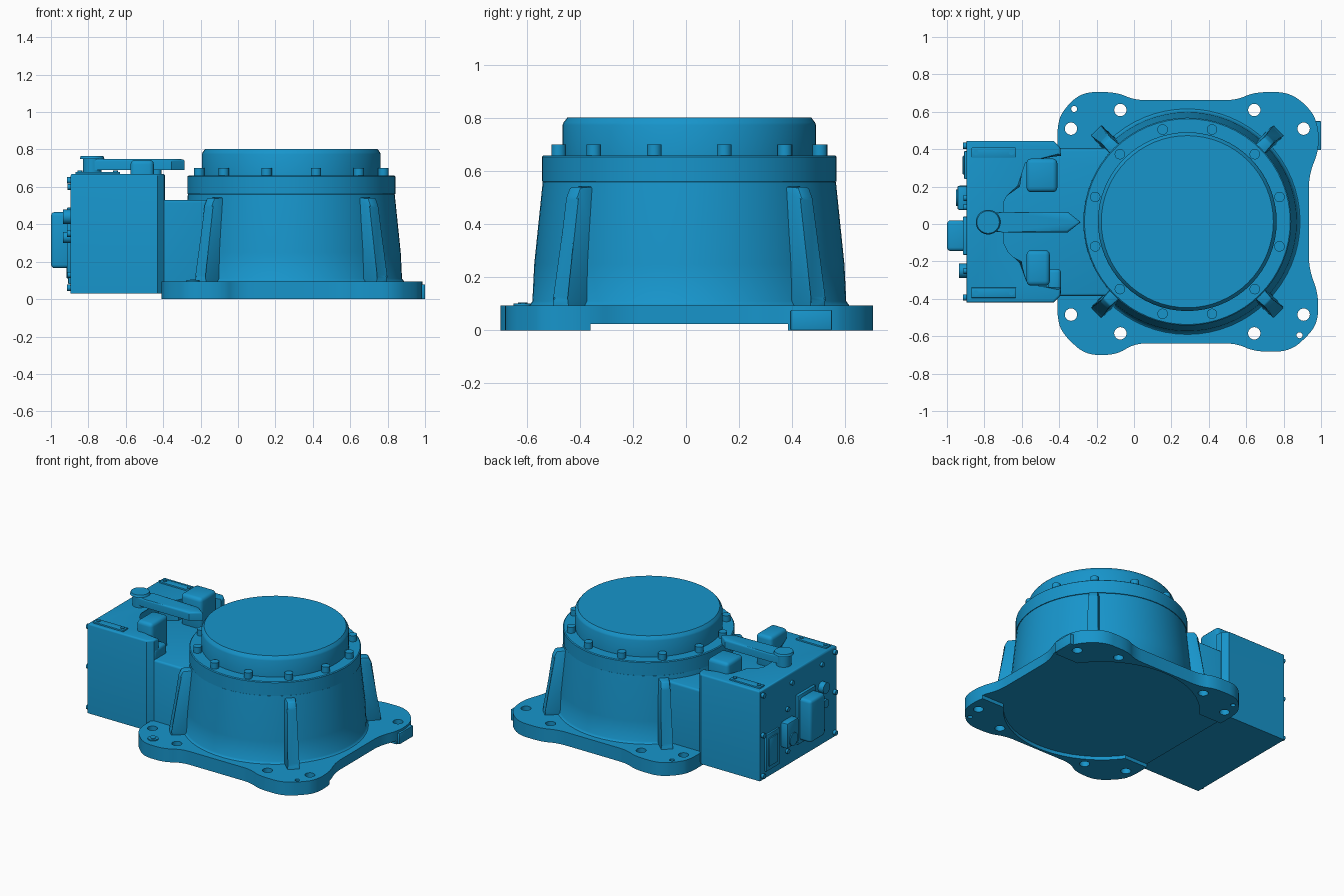
import bpy, bmesh, math
from mathutils import Vector, Matrix

if "Cube" in bpy.data.objects:
    bpy.data.objects.remove(bpy.data.objects["Cube"])

CX, CY = 0.285, 0.0125   # axis of the round housing

# Blue paint for every part
paint = bpy.data.materials.new('blue_paint')
paint.diffuse_color = (0.0085, 0.30, 0.60, 1)
paint.use_nodes = True
paint.node_tree.nodes["Principled BSDF"].inputs["Base Color"].default_value = paint.diffuse_color


def finish(name, bm):
    bmesh.ops.recalc_face_normals(bm, faces=bm.faces[:])
    me = bpy.data.meshes.new(name)
    bm.to_mesh(me)
    bm.free()
    me.materials.append(paint)
    ob = bpy.data.objects.new(name, me)
    bpy.context.collection.objects.link(ob)
    return ob


def rounded(pts, cut=0.035, times=3):
    """Trim the corners of a closed outline a few times."""
    pts = [Vector(p) for p in pts]
    for _ in range(times):
        out = []
        for i, p in enumerate(pts):
            for q in (pts[i - 1], pts[(i + 1) % len(pts)]):
                d = q - p
                out.append(p + d * min(0.28, cut / max(d.length, 1e-6)))
        pts, cut = out, cut * 0.5
    return pts


def prism(name, outline, z0, z1, bevel=0.0, seg=3, clamp=True):
    bm = bmesh.new()
    low = [bm.verts.new((p[0], p[1], z0)) for p in outline]
    high = [bm.verts.new((p[0], p[1], z1)) for p in outline]
    n = len(low)
    bm.faces.new(low[::-1])
    top = bm.faces.new(high)
    for i in range(n):
        j = (i + 1) % n
        bm.faces.new((low[i], low[j], high[j], high[i]))
    if bevel:
        bmesh.ops.bevel(bm, geom=top.edges[:], offset=bevel, segments=seg,
                        profile=0.5, affect='EDGES', clamp_overlap=clamp)
    return finish(name, bm)


def box(name, x, y, z, bevel=0.0, seg=2):
    bm = bmesh.new()
    bmesh.ops.create_cube(bm, size=1)
    for v in bm.verts:
        for k, (a, b) in enumerate((x, y, z)):
            v.co[k] = a + (b - a) * (v.co[k] + 0.5)
    if bevel:
        bmesh.ops.bevel(bm, geom=bm.edges[:], offset=bevel, segments=seg,
                        profile=0.5, affect='EDGES', clamp_overlap=True)
    return finish(name, bm)


def cylinder(name, base, r, h, axis='z', r2=None, n=24):
    bm = bmesh.new()
    bmesh.ops.create_cone(bm, cap_ends=True, segments=n, radius1=r,
                          radius2=r if r2 is None else r2, depth=h,
                          matrix=Matrix.Translation((0, 0, h / 2)))
    if axis == '-x':
        bm.transform(Matrix.Rotation(-math.pi / 2, 4, 'Y'))
    bm.transform(Matrix.Translation(base))
    return finish(name, bm)


def lathe(name, profile, n=64):
    bm = bmesh.new()
    rings = [[bm.verts.new((CX + r * math.cos(2 * math.pi * i / n),
                            CY + r * math.sin(2 * math.pi * i / n), z))
              for i in range(n)] for r, z in profile]
    for a, b in zip(rings, rings[1:]):
        for i in range(n):
            j = (i + 1) % n
            bm.faces.new((a[i], a[j], b[j], b[i]))
    bm.faces.new(rings[0][::-1])
    bm.faces.new(rings[-1])
    return finish(name, bm)


def subtract(ob, cutters):
    bpy.context.view_layer.objects.active = ob
    for c in cutters:
        m = ob.modifiers.new('cut', 'BOOLEAN')
        m.operation, m.object, m.solver = 'DIFFERENCE', c, 'EXACT'
        bpy.ops.object.modifier_apply(modifier=m.name)
        bpy.data.objects.remove(c)


# Base plate with four lobed corners, mounting holes and raised underside
outline = [(-0.41, 0.38), (-0.41, 0.53), (-0.38, 0.61), (-0.28, 0.705), (-0.09, 0.705),
           (0.00, 0.662), (0.55, 0.662), (0.64, 0.705), (0.83, 0.705), (0.94, 0.62),
           (0.985, 0.53), (0.99, 0.40), (0.935, 0.26), (0.935, -0.24), (0.985, -0.37),
           (0.985, -0.52), (0.93, -0.60), (0.83, -0.682), (0.64, -0.682), (0.55, -0.638),
           (0.00, -0.638), (-0.09, -0.70), (-0.26, -0.70), (-0.38, -0.59), (-0.41, -0.51),
           (-0.41, -0.36)]
plate = prism('base_plate', rounded(outline), 0, 0.095, 0.02, clamp=False)
cutters = [box('channel_cutter', (-1, 2), (-0.36, 0.385), (-0.1, 0.025)),
           cylinder('recess_cutter', (CX, CY, -0.1), 0.635, 0.125, n=64)]
for sx in (-1, 1):
    for sy in (-1, 1):
        for dx, dy in ((0.622, 0.497), (0.358, 0.597)):
            cutters.append(cylinder('hole_cutter', (CX + sx * dx, CY + sy * dy, -0.1), 0.033, 0.4))
for x, y in ((-0.32, 0.615), (0.885, -0.595)):
    cutters.append(cylinder('pin_hole_cutter', (x, y, -0.1), 0.016, 0.4))
subtract(plate, cutters)
box('plate_side_pad', (0.95, 1.0), (0.395, 0.55), (0, 0.078), 0.004)
cylinder('plate_boss', (-0.24, -0.615, 0.08), 0.035, 0.022)
cylinder('plate_boss_plug', (-0.24, -0.615, 0.09), 0.018, 0.016, n=6)

# Round tapered housing, flange and turret
lathe('round_housing', [(0.63, 0.026), (0.63, 0.085), (0.603, 0.095), (0.592, 0.11),
                        (0.585, 0.25), (0.553, 0.56), (0.545, 0.565)])
lathe('flange', [(0.54, 0.56), (0.556, 0.562), (0.556, 0.655), (0.55, 0.66)])
lathe('turret', [(0.478, 0.65), (0.478, 0.775), (0.474, 0.785), (0.460, 0.803)])

# Diagonal ribs
rib_profile = [(0.50, 0.08), (0.695, 0.08), (0.68, 0.12), (0.63, 0.50), (0.61, 0.54), (0.50, 0.545)]
for k in range(4):
    bm = bmesh.new()
    side = [[bm.verts.new((r, s * (0.030 + 0.02 * (0.54 - z) + 0.09 * max(0, 0.60 - r)), z))
             for r, z in rib_profile] for s in (-1, 1)]
    bm.faces.new(side[0])
    bm.faces.new(side[1][::-1])
    for i in range(len(rib_profile)):
        j = (i + 1) % len(rib_profile)
        bm.faces.new((side[0][i], side[0][j], side[1][j], side[1][i]))
    bmesh.ops.bevel(bm, geom=bm.edges[:], offset=0.008, segments=2, profile=0.5, affect='EDGES')
    bm.transform(Matrix.Translation((CX, CY, 0)) @ Matrix.Rotation(math.radians(45 + 90 * k), 4, 'Z'))
    finish('rib', bm)

# Ring of flange bolts
for k in range(12):
    a = math.radians(15 + 30 * k)
    cylinder('flange_bolt', (CX + 0.51 * math.cos(a), CY + 0.51 * math.sin(a), 0.65), 0.028, 0.052, n=16)

# Neck joining the box and the housing
prism('neck', [(-0.72, -0.385), (-0.10, -0.385), (0.1, -0.25), (0.1, 0.27), (-0.10, 0.405), (-0.72, 0.405)],
      0.03, 0.53, 0.015)

# Connection box, its top open towards the housing
box_outline = [(-0.895, -0.42), (-0.43, -0.42), (-0.395, -0.385), (-0.39, -0.34), (-0.58, -0.33),
               (-0.60, -0.20), (-0.68, -0.16), (-0.71, -0.10), (-0.71, 0.12), (-0.68, 0.15),
               (-0.61, 0.20), (-0.59, 0.34), (-0.39, 0.365), (-0.395, 0.41), (-0.43, 0.445),
               (-0.895, 0.445)]
prism('connection_box', box_outline, 0.03, 0.67, 0.012)
for y0, y1 in ((0.355, 0.41), (-0.395, -0.34)):
    box('top_strip', (-0.87, -0.63), (y0, y1), (0.66, 0.68), 0.004)
    for x in (-0.845, -0.655):
        cylinder('strip_screw', (x, (y0 + y1) / 2, 0.675), 0.014, 0.012, n=12)

# Blocks standing in the open part of the box
box('front_block', (-0.575, -0.45), (-0.33, -0.14), (0.5, 0.745), 0.025, 3)
box('rear_block', (-0.575, -0.41), (0.17, 0.35), (0.5, 0.745), 0.025, 3)
box('front_block_foot', (-0.46, -0.39), (-0.385, -0.24), (0.5, 0.60), 0.02, 3)

# Lever with pointed tip and round pivot
prism('lever', [(-0.80, -0.035), (-0.70, -0.045), (-0.355, -0.045), (-0.285, 0.01),
                (-0.355, 0.065), (-0.70, 0.065), (-0.80, 0.055)], 0.69, 0.748, 0.012)
cylinder('lever_pivot', (-0.78, 0.01, 0.66), 0.05, 0.09, n=32)
cylinder('pivot_cap', (-0.78, 0.01, 0.75), 0.066, 0.016, r2=0.06, n=32)

# Sockets and panels on the left end
box('main_plug', (-1.0, -0.88), (-0.145, 0.02), (0.165, 0.465), 0.02, 3)
box('main_plug_flange', (-0.915, -0.88), (-0.165, 0.04), (0.14, 0.49), 0.006)
box('second_socket', (-0.945, -0.88), (0.075, 0.205), (0.18, 0.36), 0.012)
cylinder('socket_nose', (-0.94, 0.14, 0.23), 0.045, 0.012, '-x')
box('side_panel', (-0.908, -0.88), (0.24, 0.39), (0.08, 0.34), 0.004)
box('side_panel_insert', (-0.916, -0.88), (0.265, 0.365), (0.11, 0.31), 0.004)
for z, r in ((0.44, 0.038), (0.33, 0.03)):
    cylinder('round_socket', (-0.885, -0.25, z), r, 0.05, '-x')
for y in (-0.393, 0.418):
    for z in (0.06, 0.35, 0.635):
        cylinder('box_screw', (-0.885, y, z), 0.017, 0.03, '-x', n=12)
for y, z in ((-0.25, 0.60), (0.09, 0.60), (-0.25, 0.13), (0.14, 0.13), (0.14, 0.43)):
    cylinder('panel_screw', (-0.885, y, z), 0.016, 0.026, '-x', n=12)

# Smooth shading with crisp edges
bpy.ops.object.select_all(action='SELECT')
bpy.context.view_layer.objects.active = plate
bpy.ops.object.shade_smooth_by_angle(angle=math.radians(35))
